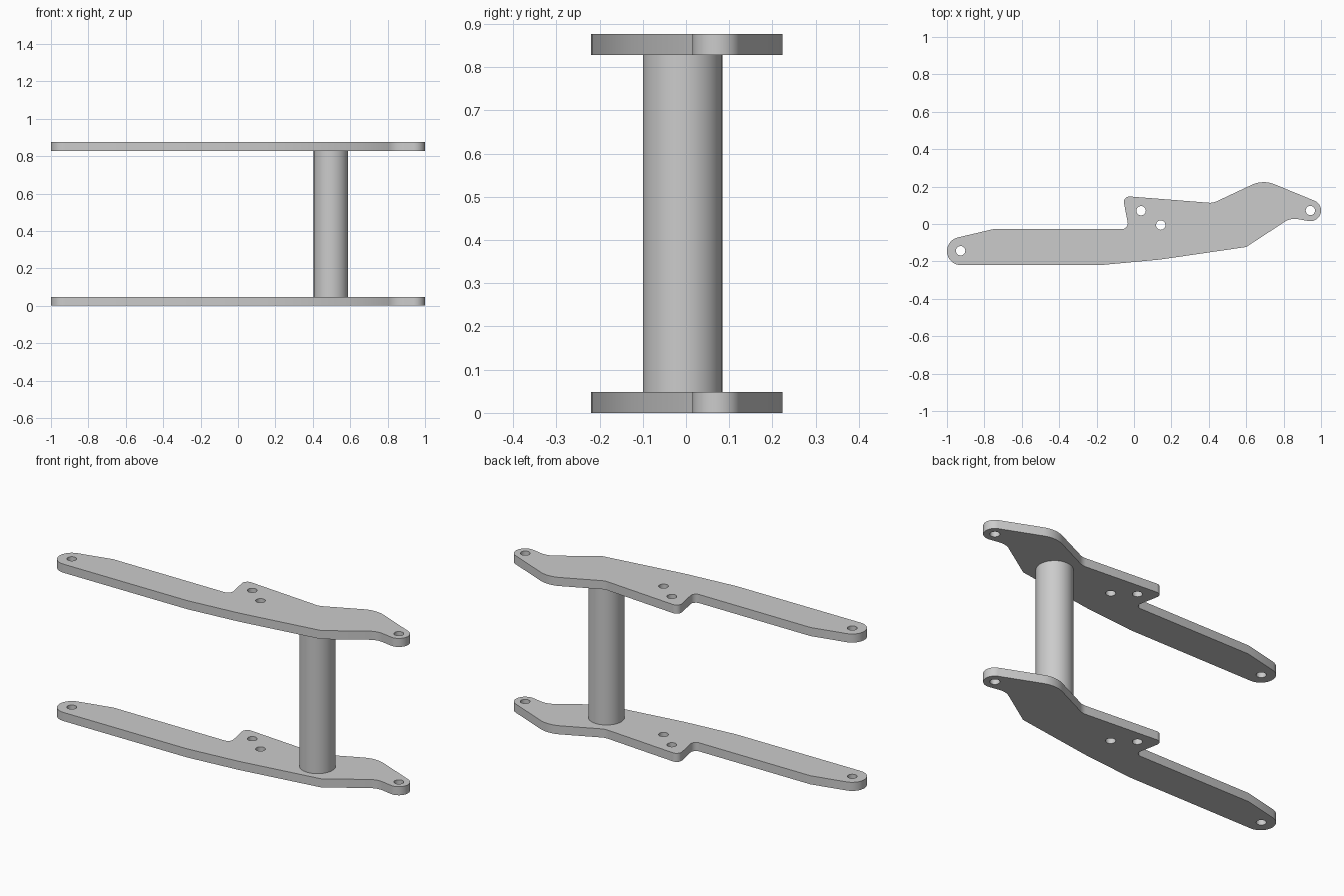
import bpy, bmesh
from math import radians, degrees, cos, sin, tan, atan2
from mathutils import Vector

if "Cube" in bpy.data.objects:
    bpy.data.objects.remove(bpy.data.objects["Cube"])

THICK, TOP = 0.048, 0.876


def arc(cx, cy, r, a0, a1, n):
    step = (a1 - a0) / n
    return [(cx + r * cos(radians(a0 + step * i)), cy + r * sin(radians(a0 + step * i)))
            for i in range(n + 1)]


def fillet(prev, corner, nxt, r, n=10):
    """Round a corner with a tangent arc of radius r."""
    p = Vector(corner)
    u, v = (Vector(prev) - p).normalized(), (Vector(nxt) - p).normalized()
    half = u.angle(v) / 2
    c = p + (u + v).normalized() * (r / sin(half))
    a, b = p + u * (r / tan(half)) - c, p + v * (r / tan(half)) - c
    start = degrees(atan2(a.y, a.x))
    turn = (degrees(atan2(b.y, b.x)) - start + 180) % 360 - 180
    return arc(c.x, c.y, r, start, start + turn, n)


def smooth(ob):
    bpy.ops.object.select_all(action='DESELECT')
    ob.select_set(True)
    bpy.context.view_layer.objects.active = ob
    bpy.ops.object.shade_smooth_by_angle(angle=radians(25))


# Side plate outline, clockwise from the rounded rear end
left_end = arc(-0.925, -0.145, 0.075, 270, 103, 20)
right_end = arc(0.943, 0.072, 0.057, 65, -100, 20)
upper = [(-0.75, -0.027, 0), (-0.027, -0.027, 0.03), (-0.061, 0.15, 0.03),
         (0.422, 0.112, 0.08), (0.69, 0.2375, 0.15)]
lower = [(0.838, 0.033, 0.1), (0.60, -0.123, 0), (0.14, -0.19, 0), (-0.16, -0.218, 0)]


def rounded(corners, before, after):
    pts = [before] + [c[:2] for c in corners] + [after]
    out = []
    for i, (x, y, r) in enumerate(corners):
        out += fillet(pts[i], (x, y), pts[i + 2], r) if r else [(x, y)]
    return out


outline = (left_end + rounded(upper, left_end[-1], right_end[0])
           + right_end + rounded(lower, right_end[-1], left_end[0]))
holes = [arc(x, y, 0.025, 0, 345, 23) for x, y in
         [(-0.927, -0.143), (0.038, 0.071), (0.143, -0.006), (0.943, 0.072)]]

# Filled curve with pin holes, turned into a mesh plate
curve = bpy.data.curves.new("plate_profile", 'CURVE')
curve.dimensions, curve.fill_mode, curve.extrude = '2D', 'BOTH', THICK / 2
for loop in [outline] + holes:
    s = curve.splines.new('POLY')
    s.points.add(len(loop) - 1)
    for pt, (x, y) in zip(s.points, loop):
        pt.co = (x, y, 0, 1)
    s.use_cyclic_u = True
lower_plate = bpy.data.objects.new("lower_plate", curve)
bpy.context.collection.objects.link(lower_plate)
lower_plate.select_set(True)
bpy.context.view_layer.objects.active = lower_plate
bpy.ops.object.convert(target='MESH')
lower_plate = bpy.context.view_layer.objects.active
bm = bmesh.new()
bm.from_mesh(lower_plate.data)
bmesh.ops.remove_doubles(bm, verts=bm.verts, dist=1e-5)
bmesh.ops.recalc_face_normals(bm, faces=bm.faces)
bm.to_mesh(lower_plate.data)
bm.free()
lower_plate.location.z = THICK / 2
smooth(lower_plate)

# Matching upper plate
upper_plate = lower_plate.copy()
upper_plate.name = "upper_plate"
upper_plate.location.z = TOP - THICK / 2
bpy.context.collection.objects.link(upper_plate)

# Round cross tube between the plates
bpy.ops.mesh.primitive_cylinder_add(vertices=48, radius=0.092, depth=TOP - 2 * THICK,
                                    location=(0.497, -0.008, TOP / 2))
bpy.context.object.name = "cross_tube"
smooth(bpy.context.object)
